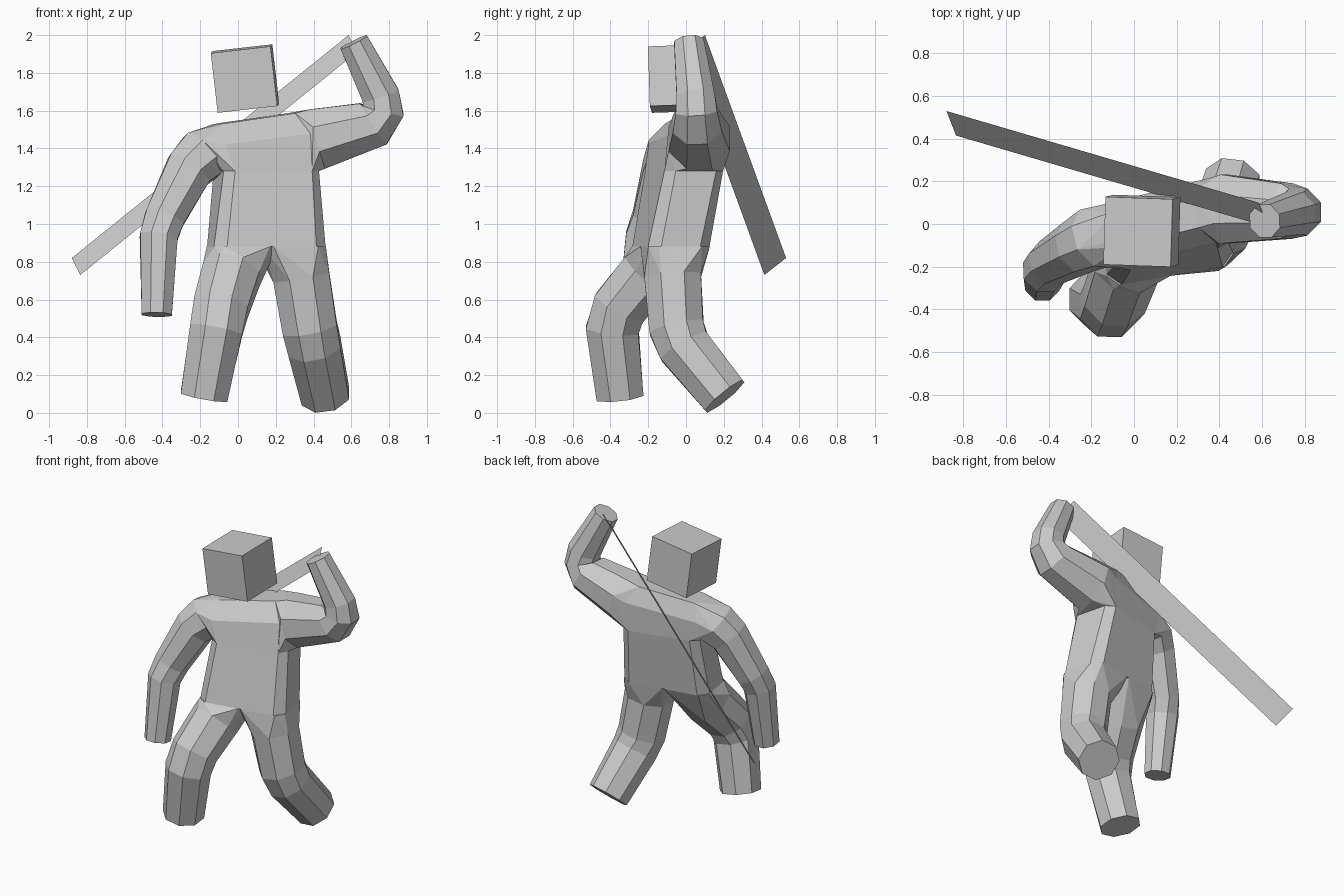
import bpy, bmesh, math
from mathutils import Vector, Matrix

if "Cube" in bpy.data.objects:
    bpy.data.objects.remove(bpy.data.objects["Cube"])


def finish(name, bm):
    """Turn a bmesh into a scene object."""
    bmesh.ops.recalc_face_normals(bm, faces=bm.faces)
    mesh = bpy.data.meshes.new(name)
    bm.to_mesh(mesh)
    bm.free()
    bpy.context.collection.objects.link(bpy.data.objects.new(name, mesh))


def loft(name, rings):
    """Skin a list of closed rings and cap both ends."""
    bm = bmesh.new()
    loops = [[bm.verts.new(p) for p in ring] for ring in rings]
    for a, b in zip(loops, loops[1:]):
        n = len(a)
        for i in range(n):
            bm.faces.new((a[i], a[(i + 1) % n], b[(i + 1) % n], b[i]))
    bm.faces.new(loops[0][::-1])
    bm.faces.new(loops[-1])
    finish(name, bm)


def joint(name, points):
    """Convex bridge between the body and the first ring of a limb."""
    bm = bmesh.new()
    for p in points:
        bm.verts.new(p)
    bmesh.ops.convex_hull(bm, input=bm.verts[:])
    bmesh.ops.delete(bm, geom=[v for v in bm.verts if not v.link_faces], context='VERTS')
    finish(name, bm)


def limb(name, path, ref):
    """Octagonal tube along (x, y, z, flat radius) points; ref is the bend axis."""
    pts = [Vector(p[:3]) for p in path]
    rings = []
    for i, c in enumerate(pts):
        t = Vector()
        if i > 0:
            t += (c - pts[i - 1]).normalized()
        if i < len(pts) - 1:
            t += (pts[i + 1] - c).normalized()
        t.normalize()
        u = t.cross(Vector(ref)).normalized()
        v = u.cross(t)
        r = path[i][3] / math.cos(math.pi / 8)
        angles = [math.pi / 8 + k * math.pi / 4 for k in range(8)]
        rings.append([c + r * (math.cos(a) * u + math.sin(a) * v) for a in angles])
    loft(name, rings)
    return rings


def torso_ring(x, y, z, hw, hd, yaw, roll, ch, shift=0):
    """Chamfered rectangle, turned about z and tilted about y."""
    flat = [(hw - ch, -hd), (hw, ch - hd), (hw, hd - ch), (hw - ch, hd),
            (ch - hw, hd), (-hw, hd - ch), (-hw, ch - hd), (ch - hw, -hd)]
    m = (Matrix.Translation((x, y, z)) @ Matrix.Rotation(math.radians(yaw), 4, 'Z')
         @ Matrix.Rotation(math.radians(roll), 4, 'Y'))
    return [m @ Vector((a + shift, b, 0)) for a, b in flat]


# torso, twisted with one shoulder drawn back
chest = [
    torso_ring(0.15, -0.01, 1.28, 0.26, 0.16, 14, 0, 0.05),
    torso_ring(0.13, 0.005, 1.45, 0.29, 0.15, 14, -7, 0.05),
    torso_ring(0.10, 0.02, 1.56, 0.23, 0.085, 14, -8, 0.04)]
waist = (0.15, -0.08, 0.88)
loft("torso", [torso_ring(*waist, 0.30, 0.165, 10, 0, 0.06)] + chest)

# lowered arm
lowered = limb("lowered_arm", [
    (-0.18, -0.065, 1.37, 0.14), (-0.26, -0.105, 1.29, 0.125),
    (-0.39, -0.18, 1.03, 0.105), (-0.42, -0.22, 0.93, 0.10),
    (-0.43, -0.28, 0.52, 0.08)], (0, 1, 0))

# raised arm
raised = limb("raised_arm", [
    (0.42, 0.07, 1.45, 0.162), (0.715, 0.06, 1.53, 0.13),
    (0.77, 0.055, 1.60, 0.11), (0.755, 0.05, 1.68, 0.10),
    (0.613, 0.015, 1.963, 0.078)], (0, 1, 0))

# forward leg
forward = limb("forward_leg", [
    (-0.035, -0.20, 0.735, 0.152), (-0.09, -0.35, 0.56, 0.145),
    (-0.115, -0.39, 0.44, 0.14), (-0.18, -0.35, 0.085, 0.125)], (1, 0, 0))

# trailing leg
trailing = limb("trailing_leg", [
    (0.335, -0.07, 0.72, 0.15), (0.38, -0.05, 0.45, 0.145),
    (0.405, -0.01, 0.35, 0.14), (0.463, 0.205, 0.088, 0.127)], (1, 0, 0))

# shoulders and hips blend the limbs into the torso
for side, arm, leg in ((-1, lowered, forward), (1, raised, trailing)):
    label = "left" if side > 0 else "right"
    cols = (0, 1, 2, 3) if side > 0 else (4, 5, 6, 7)
    joint(label + "_shoulder", [ring[i] for ring in chest for i in cols] + arm[0])
    half = torso_ring(*waist, 0.17, 0.165, 10, 0, 0.05, side * 0.13)
    joint(label + "_hip", half + leg[0])

# floating cube head
bpy.ops.mesh.primitive_cube_add(
    size=0.318, location=(0.037, -0.032, 1.77),
    rotation=(math.radians(2), math.radians(-6.5), math.radians(-2)))
bpy.context.object.name = "head"

# flat blade hanging from the raised hand
tip, hand = Vector((-0.88, 0.53, 0.82)), Vector((0.585, 0.10, 2.0))
width = Vector((0.045, -0.115, -0.09))
blade = bpy.data.meshes.new("blade")
blade.from_pydata([tip, tip + width, hand + width, hand], [], [(0, 1, 2, 3)])
bpy.context.collection.objects.link(bpy.data.objects.new("blade", blade))
